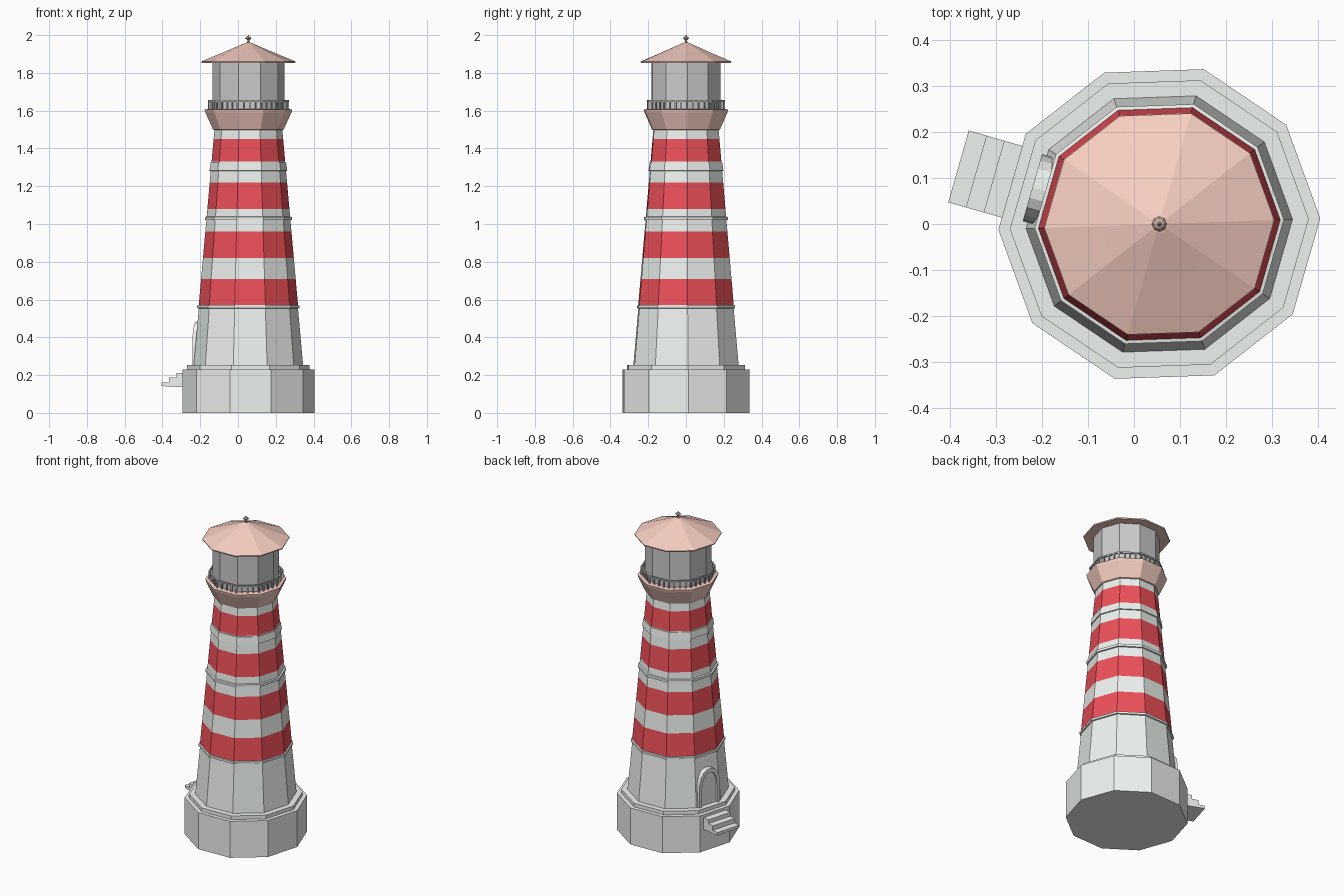
import bpy, bmesh, math
from mathutils import Matrix, Vector

if "Cube" in bpy.data.objects:
    bpy.data.objects.remove(bpy.data.objects["Cube"])

CX = 0.055                      # tower axis
SIDES = 10
TURN = math.radians(2)
DOOR = math.radians(164)        # direction the door and stairs face


def material(name, rgb):
    m = bpy.data.materials.new(name)
    m.diffuse_color = (*rgb, 1)
    m.use_nodes = True
    m.node_tree.nodes["Principled BSDF"].inputs["Base Color"].default_value = m.diffuse_color
    return m


WHITE = material("white", (0.86, 0.90, 0.86))
RED = material("red", (0.85, 0.08, 0.10))
PINK = material("pink", (0.93, 0.62, 0.54))
GREY = material("grey", (0.62, 0.62, 0.62))
BROWN = material("brown", (0.55, 0.38, 0.32))


def finish(name, bm, mats):
    bmesh.ops.recalc_face_normals(bm, faces=bm.faces)
    me = bpy.data.meshes.new(name)
    bm.to_mesh(me)
    bm.free()
    for m in mats:
        me.materials.append(m)
    ob = bpy.data.objects.new(name, me)
    bpy.context.collection.objects.link(ob)
    return ob


def lathe(name, profile, mats, bands=None, sides=SIDES, closed=False):
    """Turn an (r, z) profile about the axis; bands gives a material per segment."""
    bm = bmesh.new()
    rings = []
    for r, z in profile:
        rings.append([bm.verts.new((CX + r * math.cos(TURN + 2 * math.pi * i / sides),
                                    r * math.sin(TURN + 2 * math.pi * i / sides), z))
                      for i in range(sides)])
    if closed:
        rings.append(rings[0])
    for k in range(len(rings) - 1):
        a, b = rings[k], rings[k + 1]
        for i in range(sides):
            j = (i + 1) % sides
            f = bm.faces.new((a[i], a[j], b[j], b[i]))
            f.material_index = bands[k] if bands else 0
    if not closed:
        bm.faces.new(rings[0])
        bm.faces.new(rings[-1])
    return finish(name, bm, mats)


def prism(name, outline, depth, matrix, mat):
    """Extrude a flat (x, y) outline along local z and place it."""
    bm = bmesh.new()
    f = bm.faces.new([bm.verts.new((x, y, 0)) for x, y in outline])
    ext = bmesh.ops.extrude_face_region(bm, geom=[f])
    bmesh.ops.translate(bm, vec=(0, 0, depth),
                        verts=[v for v in ext["geom"] if isinstance(v, bmesh.types.BMVert)])
    bm.transform(matrix)
    return finish(name, bm, [mat])


def frame(x_axis, y_axis, z_axis, origin):
    m = Matrix((x_axis, y_axis, z_axis)).transposed().to_4x4()
    m.translation = origin
    return m


# stepped foundation
lathe("foundation", [(0.35, 0), (0.35, 0.23), (0.325, 0.23), (0.325, 0.253), (0.28, 0.253)], [WHITE])

# plain lower tower
lathe("lower_tower", [(0.29, 0.25), (0.262, 0.56)], [WHITE])


# striped upper tower
def taper(z):
    return 0.263 - (z - 0.57) * 0.0895


levels = [0.56, 0.57, 0.71, 0.82, 0.96, 1.08, 1.22, 1.33, 1.45, 1.51]
lathe("striped_tower", [(taper(z), z) for z in levels], [WHITE, RED],
      [i % 2 for i in range(len(levels) - 1)])

# raised bands around the tower
for name, r, z0, z1 in (("lower_band", 0.271, 0.555, 0.568),
                        ("middle_band", 0.231, 1.022, 1.037)):
    lathe(name, [(r - 0.02, z0 - 0.004), (r, z0), (r, z1), (r - 0.02, z1 + 0.004)], [WHITE])
lathe("upper_band", [(0.196, 1.28), (0.206, 1.282), (0.200, 1.325), (0.19, 1.326)], [WHITE])

# flared gallery
lathe("gallery", [(0.18, 1.497), (0.187, 1.50), (0.228, 1.59), (0.232, 1.605),
                  (0.218, 1.608), (0.15, 1.603)], [PINK])

# gallery railing
RAIL = 0.211
lathe("railing_bar", [(RAIL - 0.004, 1.647), (RAIL + 0.004, 1.647),
                      (RAIL + 0.004, 1.656), (RAIL - 0.004, 1.656)], [GREY], closed=True)
bm = bmesh.new()
for i in range(SIDES):
    a, b = (Vector((RAIL * math.cos(t), RAIL * math.sin(t), 0))
            for t in (TURN + math.pi * i / 5, TURN + math.pi * (i + 1) / 5))
    for k in range(4):
        p = a.lerp(b, k / 4)
        bmesh.ops.create_cube(bm, size=1, matrix=Matrix.Translation((CX + p.x, p.y, 1.628))
                              @ Matrix.Rotation(math.atan2(p.y, p.x), 4, 'Z')
                              @ Matrix.Diagonal((0.007, 0.007, 0.05, 1)))
finish("railing_posts", bm, [GREY])

# lantern room, roof and finial
lathe("lantern_room", [(0.19, 1.60), (0.19, 1.865)], [GREY])
lathe("roof", [(0.18, 1.856), (0.248, 1.853), (0.25, 1.86), (0.13, 1.91), (0.02, 1.957), (0.004, 1.962)], [PINK])
lathe("finial", [(0.012, 1.955), (0.006, 1.966), (0.006, 1.974), (0.017, 1.983),
                 (0.011, 1.990), (0.005, 1.993), (0.001, 2.0)], [BROWN], sides=8)

# pointed arch doorway
out = Vector((math.cos(DOOR), math.sin(DOOR), 0))
side = Vector((-math.sin(DOOR), math.cos(DOOR), 0))
up = Vector((0, 0, 1))
axis = Vector((CX, 0, 0))


def arch(w, spring, top):
    right = [(w, 0.25)] + [(w * math.cos(t) ** 0.8, spring + (top - spring) * math.sin(t))
                           for t in (0, 0.35, 0.7, 1.05, 1.35)]
    return right + [(0, top)] + [(-x, y) for x, y in reversed(right)]


outer, inner = arch(0.076, 0.36, 0.48), arch(0.056, 0.36, 0.455)
prism("door_frame", outer + inner[::-1], 0.045,
      frame(side, up, out, axis + out * 0.242), WHITE)
prism("door", inner, 0.034, frame(side, up, out, axis + out * 0.242), WHITE)

# entrance stairs
steps = [(0.32, 0.135), (0.454, 0.142), (0.454, 0.160), (0.414, 0.160), (0.414, 0.188),
         (0.374, 0.188), (0.374, 0.212), (0.32, 0.212)]
prism("stairs", steps, 0.162, frame(out, up, side, axis - side * 0.081), WHITE)
